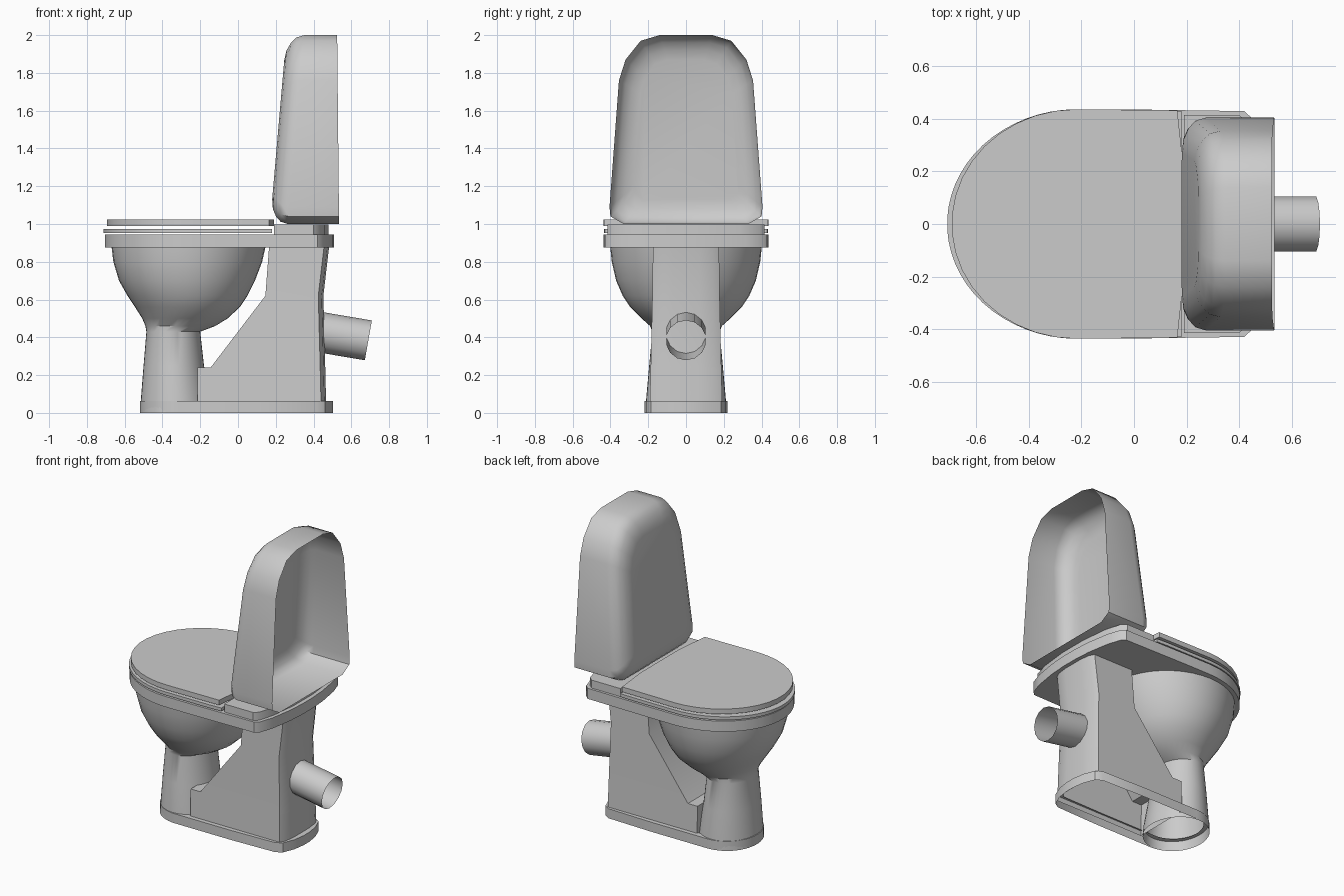
import bpy, bmesh, math
from mathutils import Vector

if "Cube" in bpy.data.objects:
    bpy.data.objects.remove(bpy.data.objects["Cube"])


def loft(name, rings, cap_start=False, cap_end=False, closed=False):
    """Skin a list of equal-length point rings."""
    bm = bmesh.new()
    vs = [[bm.verts.new(p) for p in r] for r in rings]
    n = len(vs[0])
    pairs = list(zip(vs, vs[1:])) + ([(vs[-1], vs[0])] if closed else [])
    for a, b in pairs:
        for i in range(n):
            j = (i + 1) % n
            bm.faces.new((a[i], a[j], b[j], b[i]))
    if cap_start:
        bm.faces.new(vs[0][::-1])
    if cap_end:
        bm.faces.new(vs[-1])
    bmesh.ops.recalc_face_normals(bm, faces=bm.faces)
    me = bpy.data.meshes.new(name)
    bm.to_mesh(me)
    bm.free()
    ob = bpy.data.objects.new(name, me)
    bpy.context.collection.objects.link(ob)
    return ob


def mirrored(half):
    """Complete a half outline (y > 0) with its mirror image."""
    return half + [(x, -y) for x, y in reversed(half)]


def rounded_plan(front, centre, w, back, seg=12):
    """Plan outline: half-ellipse front plus given back points."""
    arc = []
    for i in range(seg):
        a = math.pi / 2 * (i + 0.5) / (seg - 0.5)
        arc.append((centre - (centre - front) * math.cos(a), w * math.sin(a)))
    return mirrored(arc + back)


def at_z(outline, z):
    return [(x, y, z) for x, y in outline]


def slab(name, outline, z0, z1):
    return loft(name, [at_z(outline, z0), at_z(outline, z1)], True, True)


# bowl and front column
bowl = [(0, -.52, -.14, .215), (.06, -.515, -.145, .212), (.25, -.50, -.18, .195),
        (.43, -.485, -.20, .178), (.46, -.49, -.12, .19), (.50, -.507, -.055, .235),
        (.56, -.545, .01, .295), (.62, -.585, .05, .335), (.70, -.63, .09, .37),
        (.80, -.66, .128, .393), (.885, -.67, .147, .402)]
rings = []
for z, x0, x1, w in bowl:
    c, r = (x0 + x1) / 2, (x1 - x0) / 2
    rings.append([(c + r * math.cos(i * math.tau / 40), w * math.sin(i * math.tau / 40), z)
                  for i in range(40)])
loft("bowl_and_column", rings)

# rear support block: the side profile given as front and back edges per height
block = [(.03, -.215, .47, .192), (.24, -.215, .465, .187), (.24, -.145, .465, .187),
         (.62, .145, .455, .178), (.885, .165, .486, .175)]
rings = []
for z, x0, x1, w in block:
    half = [(x0, w), (x1 - .03, w), (x1 - .012, w * .8), (x1 - .003, w * .4)]
    rings.append(at_z(mirrored(half), z))
loft("rear_support", rings)

# foot skirt with a narrow ledge, open below
foot = rounded_plan(-.52, -.31, .22, [(.1, .22), (.42, .21), (.46, .185), (.49, .11), (.502, .03)])
ledge = rounded_plan(-.49, -.31, .18, [(.1, .18), (.40, .175), (.42, .16), (.44, .1), (.45, .03)])
loft("foot_skirt", [at_z(foot, 0), at_z(foot, .063), at_z(ledge, .063)])

# rim, seat ring and lid
slab("rim", rounded_plan(-.705, -.22, .437,
     [(-.05, .437), (.42, .43), (.447, .405), (.475, .32), (.5, .17), (.508, .05)], 16), .875, .945)
outer = rounded_plan(-.712, -.22, .435, [(.1, .434), (.18, .43)], 16)
inner = [(-.25 + (x + .25) * .65, y * .65) for x, y in outer]
loft("seat", [at_z(outer, .953), at_z(outer, .974), at_z(inner, .974), at_z(inner, .953)], closed=True)
slab("lid", rounded_plan(-.695, -.22, .437, [(.165, .433), (.19, .2)], 10), .99, 1.023)

# deck under the tank
slab("tank_deck", mirrored([(.19, .415), (.40, .415), (.43, .39), (.46, .28), (.48, .1)]), .94, .998)

# tank: rounded shell, open at the back
side = [(.14, 2.0), (.24, 1.97), (.32, 1.87), (.355, 1.76), (.405, 1.09), (.40, 1.04), (.33, 1.0)]
face = mirrored([(z, y) for y, z in side])


def tank_ring(inset, depth):
    ring = []
    for z, y in face:
        z2 = 1.5 + (z - 1.5) * (1 - inset / .5)
        y2 = y * (1 - inset / .41)
        x = .535 - .01 * (z - 1) if depth is None else .18 + (z2 - 1.12) * .0867 + depth
        ring.append((x, y2, z2))
    return ring


loft("tank", [tank_ring(0, None), tank_ring(0, .095), tank_ring(.012, .055), tank_ring(.04, .028),
              tank_ring(.08, .008), tank_ring(.13, 0)], cap_end=True)

# outlet pipe, open at the end
tilt = math.radians(10)
axis = Vector((math.cos(tilt), 0, -math.sin(tilt)))
up = Vector((math.sin(tilt), 0, math.cos(tilt)))
rings = []
for p in (Vector((.43, 0, .428)), Vector((.69, 0, .384))):
    rings.append([p + up * .107 * math.cos(i * math.tau / 14)
                  + Vector((0, .107 * math.sin(i * math.tau / 14), 0)) for i in range(14)])
loft("outlet_pipe", rings)

# smooth shading with sharp edges kept
for ob in bpy.context.collection.objects:
    ob.select_set(True)
    bpy.context.view_layer.objects.active = ob
bpy.ops.object.shade_smooth_by_angle(angle=math.radians(35))
